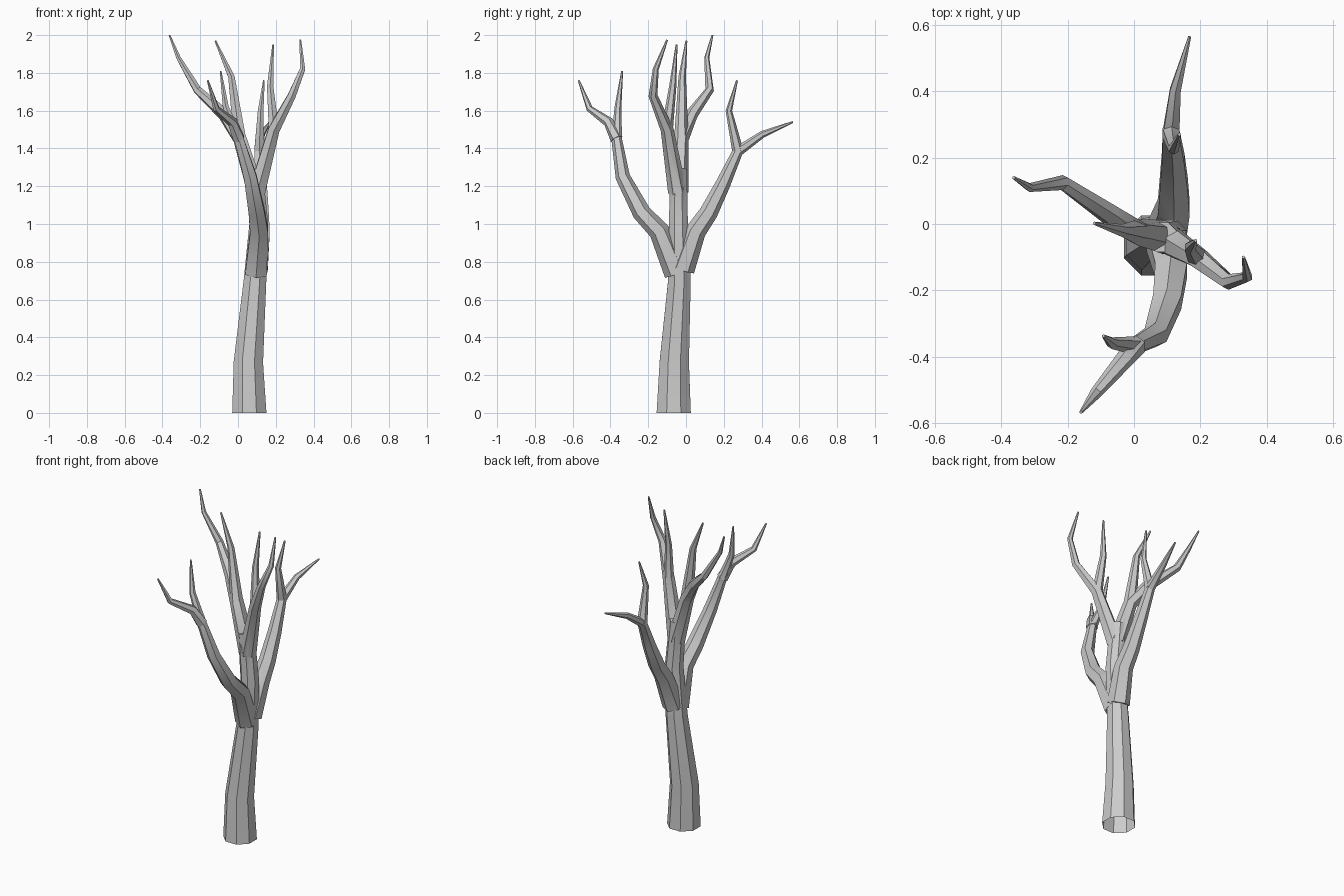
import bpy, bmesh, math
from mathutils import Vector

if "Cube" in bpy.data.objects:
    bpy.data.objects.remove(bpy.data.objects["Cube"])


def limb(name, path, r0, r1=.005, power=.85, sides=6):
    """Closed faceted tube along a path, tapering from r0 to r1."""
    bm = bmesh.new()
    pts = [Vector(p) for p in path]
    dist = [0]
    for a, b in zip(pts, pts[1:]):
        dist.append(dist[-1] + (b - a).length)
    rings = []
    for i, p in enumerate(pts):
        t = (pts[min(i + 1, len(pts) - 1)] - pts[max(i - 1, 0)]).normalized()
        if p.z == 0:
            t = Vector((0, 0, 1))
        u = (Vector((1, 0, 0)) - t * t.x).normalized()
        v = t.cross(u)
        r = r1 + (r0 - r1) * (1 - dist[i] / dist[-1]) ** power
        angles = [math.tau * (j + .5) / sides for j in range(sides)]
        rings.append([bm.verts.new(p + r * (u * math.cos(k) + v * math.sin(k)))
                      for k in angles])
    for r, s in zip(rings, rings[1:]):
        for j in range(sides):
            k = (j + 1) % sides
            bm.faces.new((r[j], r[k], s[k], s[j]))
    bm.faces.new(rings[0][::-1])
    bm.faces.new(rings[-1])
    me = bpy.data.meshes.new(name)
    bm.to_mesh(me)
    bm.free()
    ob = bpy.data.objects.new(name, me)
    bpy.context.collection.objects.link(ob)
    return ob


def grow(name, path, radius, fork, twig, twig_radius):
    """A branch plus the twig that splits off at path[fork], welded on."""
    for part in (limb(name, path, radius),
                 limb(name + "_twig", [path[fork]] + twig, twig_radius)):
        mod = tree.modifiers.new(part.name, "BOOLEAN")
        mod.operation = "UNION"
        mod.solver = "EXACT"
        mod.object = part
        bpy.ops.object.modifier_apply(modifier=mod.name)
        bpy.data.objects.remove(part)


# trunk, running up to the central fork
tree = limb("tree", [(.06, -.065, 0), (.055, -.062, .27), (.09, -.035, .7),
                     (.11, -.04, 1), (.085, -.04, 1.29)], .098, .048, 1.4, 8)
bpy.context.view_layer.objects.active = tree
tree.select_set(True)

grow("front_branch", [(.095, -.05, .74), (.112, -.14, .96), (.1, -.235, 1.06),
                      (.065, -.335, 1.25), (.005, -.367, 1.45),
                      (-.065, -.36, 1.62), (-.092, -.338, 1.81)], .066,
     4, [(-.03, -.41, 1.54), (-.115, -.51, 1.61), (-.16, -.568, 1.76)], .034)

grow("back_branch", [(.1, -.02, .76), (.12, .05, .96), (.12, .12, 1.06),
                     (.118, .195, 1.21), (.112, .275, 1.385),
                     (.125, .405, 1.475), (.168, .565, 1.54)], .066,
     4, [(.12, .227, 1.6), (.137, .27, 1.76)], .03)

grow("left_branch", [(.095, -.04, 1.17), (.01, -.025, 1.45), (-.075, .03, 1.58),
                     (-.215, .125, 1.71), (-.315, .11, 1.88),
                     (-.363, .14, 2)], .052,
     1, [(-.035, -.02, 1.78), (-.12, .002, 1.97)], .038)

grow("right_branch", [(.1, -.045, 1.17), (.19, -.1, 1.5), (.285, -.175, 1.68),
                      (.342, -.16, 1.82), (.33, -.1, 1.975)], .05,
     1, [(.17, -.07, 1.73), (.186, -.05, 1.95)], .031)

# open the base of the trunk
bm = bmesh.new()
bm.from_mesh(tree.data)
base = [f for f in bm.faces if all(v.co.z < .001 for v in f.verts)]
bmesh.ops.delete(bm, geom=base, context="FACES")
bm.to_mesh(tree.data)
bm.free()
bpy.ops.object.shade_smooth_by_angle(angle=math.radians(30))
